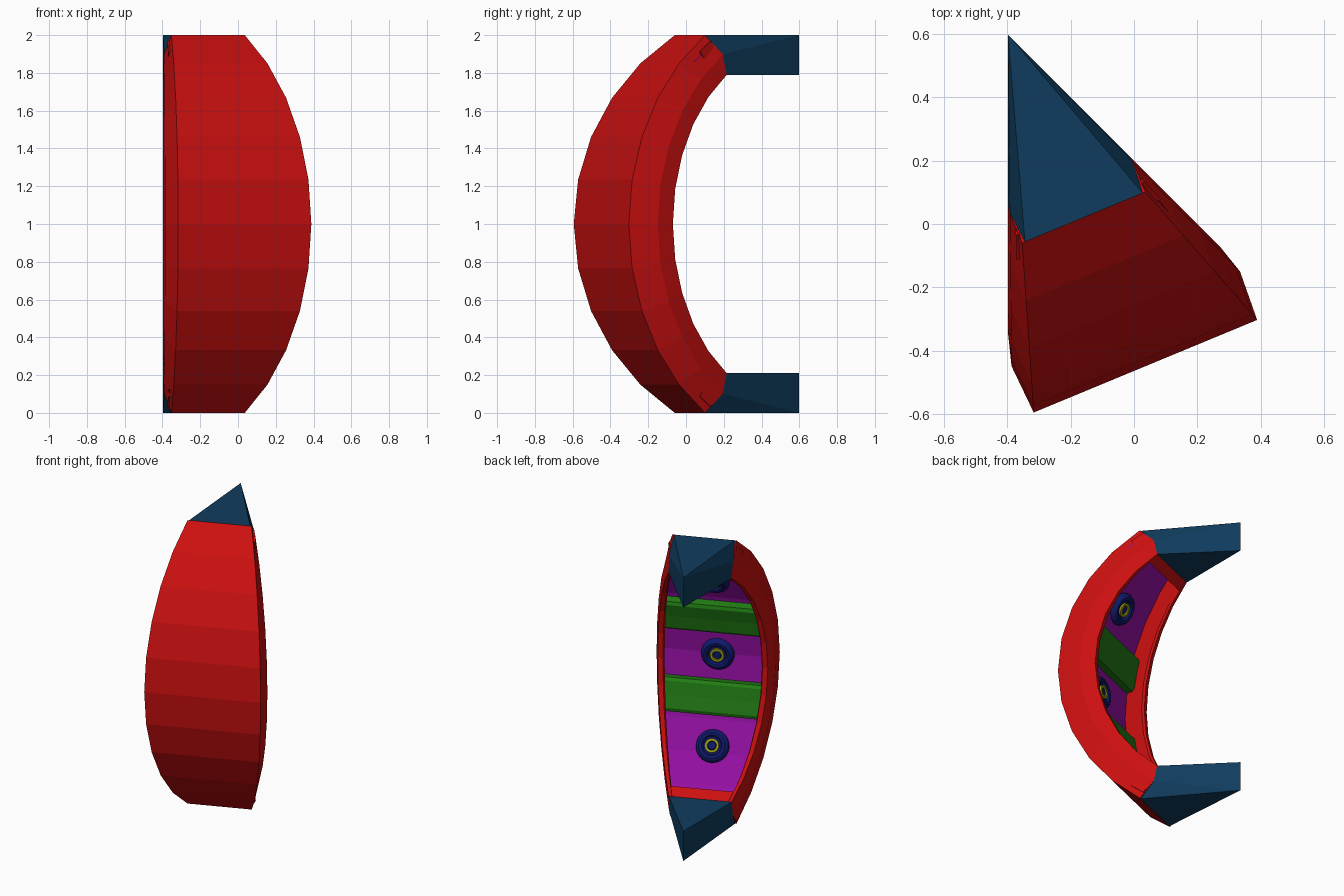
import bpy, bmesh
from math import sin, cos, radians, pi
from mathutils import Vector, Matrix

if "Cube" in bpy.data.objects:
    bpy.data.objects.remove(bpy.data.objects["Cube"])

AXIS = Vector((-0.397, 0.597, 1.0))          # hub line of the wedge
U = Vector((cos(radians(-67.5)), sin(radians(-67.5)), 0))
V = Vector((-U.y, U.x, 0))
# Meridian arcs (radial offset, radial radius, vertical radius): outer, shoulder, inner
ARCS = [(-0.0115, 1.143, 1.2027), (-0.038, 1.008, 1.08), (0.033, 0.838, 0.95)]
END = 56.25
STEP = 11.25


def material(name, rgb):
    m = bpy.data.materials.new(name)
    m.diffuse_color = (*rgb, 1)
    m.use_nodes = True
    m.node_tree.nodes["Principled BSDF"].inputs["Base Color"].default_value = m.diffuse_color
    return m


RED = material("red", (0.6, 0.005, 0.005))
STEEL = material("steel_blue", (0.005, 0.045, 0.11))
PURPLE = material("purple", (0.3, 0.005, 0.37))
GREEN = material("green", (0.015, 0.2, 0.007))
NAVY = material("navy", (0.005, 0.01, 0.15))
YELLOW = material("yellow", (0.35, 0.35, 0.005))


def point(angle, depth, side):
    """Depth 0 = outer skin, 1 = shoulder, 2 = inner rim; side = width / radius."""
    i = min(int(depth), 1)
    f = depth - i
    c, a, r = (p + (q - p) * f for p, q in zip(ARCS[i], ARCS[i + 1]))
    t = radians(angle)
    u = c + a * cos(t)
    return AXIS + U * u + V * (side * u) + Vector((0, 0, r * sin(t)))


def finish(name, bm, mat):
    bmesh.ops.recalc_face_normals(bm, faces=bm.faces)
    me = bpy.data.meshes.new(name)
    bm.to_mesh(me)
    bm.free()
    me.materials.append(mat)
    ob = bpy.data.objects.new(name, me)
    bpy.context.collection.objects.link(ob)
    return ob


def sweep(name, stations, mat):
    """Loft closed cross-sections given as (angle, [(depth, side), ...])."""
    bm = bmesh.new()
    rings = [[bm.verts.new(point(a, d, s)) for d, s in sec] for a, sec in stations]
    n = len(rings[0])
    for r0, r1 in zip(rings, rings[1:]):
        for i in range(n):
            j = (i + 1) % n
            bm.faces.new((r0[i], r0[j], r1[j], r1[i]))
    bm.faces.new(rings[0])
    bm.faces.new(rings[-1][::-1])
    return finish(name, bm, mat)


def slab(d0, d1, s):
    return [(d0, -s), (d0, s), (d1, s), (d1, -s)]


# Curved outer shell with chamfered sides and stepped inner lip
half = [(0, 0.337), (1, 0.402), (2, 0.4142), (2, 0.375), (1.85, 0.36), (0.45, 0.355)]
section = half + [(d, -s) for d, s in reversed(half)]
arc = [STEP * i for i in range(-5, 6)]
sweep("shell", [(a, section) for a in arc], RED)

# Interior lining
sweep("lining", [(a, slab(0.4, 0.62, 0.358)) for a in [-52] + arc[1:-1] + [52]], PURPLE)

# Bevelled ribs between the bays
rib = [(9, 0.6), (9.1, 0.95), (10.2, 1.06), (15, 1.06), (19.8, 1.06), (20.9, 0.95), (21, 0.6)]
for sign, word in ((1, "upper"), (-1, "lower")):
    sweep(word + "_rib", [(sign * a, slab(0.5, d, 0.357)) for a, d in rib], GREEN)
    # Closing wall at each end of the cavity
    sweep(word + "_end_wall", [(sign * 51.5, slab(0.3, 2, 0.37)),
                               (sign * END, slab(0.3, 2, 0.37))], RED)

    # Tapered block running from the shell end to the hub line
    bm = bmesh.new()
    e = [[bm.verts.new(point(sign * END, d, k * s))
          for d, s in ((0, 0.322), (1, 0.402), (2, 0.4142))] for k in (1, -1)]
    hub = [bm.verts.new(AXIS + Vector((0, 0, sign * h))) for h in (1.0, 0.79)]
    for o, m, i in e:
        bm.faces.new((hub[0], o, m))
        bm.faces.new((hub[0], m, i, hub[1]))
    bm.faces.new((hub[0], e[0][0], e[1][0]))
    bm.faces.new((hub[1], e[0][2], e[1][2]))
    for k in (0, 1):
        bm.faces.new((e[0][k], e[0][k + 1], e[1][k + 1], e[1][k]))
    finish(word + "_hub_block", bm, STEEL)


def lathe(name, profile, angle, mat, closed=False, seg=24):
    """Turn (radius, height) points about the inward normal of the lining."""
    t = radians(angle)
    n = -(U * cos(t) + Vector((0, 0, sin(t))))
    base = point(angle, 0.62, 0)
    x = V
    y = n.cross(x)
    bm = bmesh.new()
    rings = [[bm.verts.new(base + n * h + (x * cos(2 * pi * i / seg) + y * sin(2 * pi * i / seg)) * r)
              for i in range(seg)] for r, h in profile]
    pairs = list(zip(rings, rings[1:]))
    if closed:
        pairs.append((rings[-1], rings[0]))
    else:
        bm.faces.new(rings[0])
        bm.faces.new(rings[-1])
    for a, b in pairs:
        for i in range(seg):
            j = (i + 1) % seg
            bm.faces.new((a[i], a[j], b[j], b[i]))
    ob = finish(name, bm, mat)
    bpy.ops.object.select_all(action='DESELECT')
    ob.select_set(True)
    bpy.context.view_layer.objects.active = ob
    bpy.ops.object.shade_smooth_by_angle(angle=radians(35))


# Round fitting with a bright ring in every bay
dish = [(0.108, -0.02), (0.108, 0.02), (0.1, 0.036), (0.085, 0.045), (0.068, 0.042),
        (0.058, 0.028), (0.028, 0.028), (0.024, 0.036), (0.01, 0.038)]
ring = [(0.03, 0.02), (0.046, 0.02), (0.046, 0.042), (0.03, 0.042)]
for word, angle in (("upper", 31.5), ("middle", 0), ("lower", -31.5)):
    lathe(word + "_fitting", dish, angle, NAVY)
    lathe(word + "_fitting_ring", ring, angle, YELLOW, closed=True)
